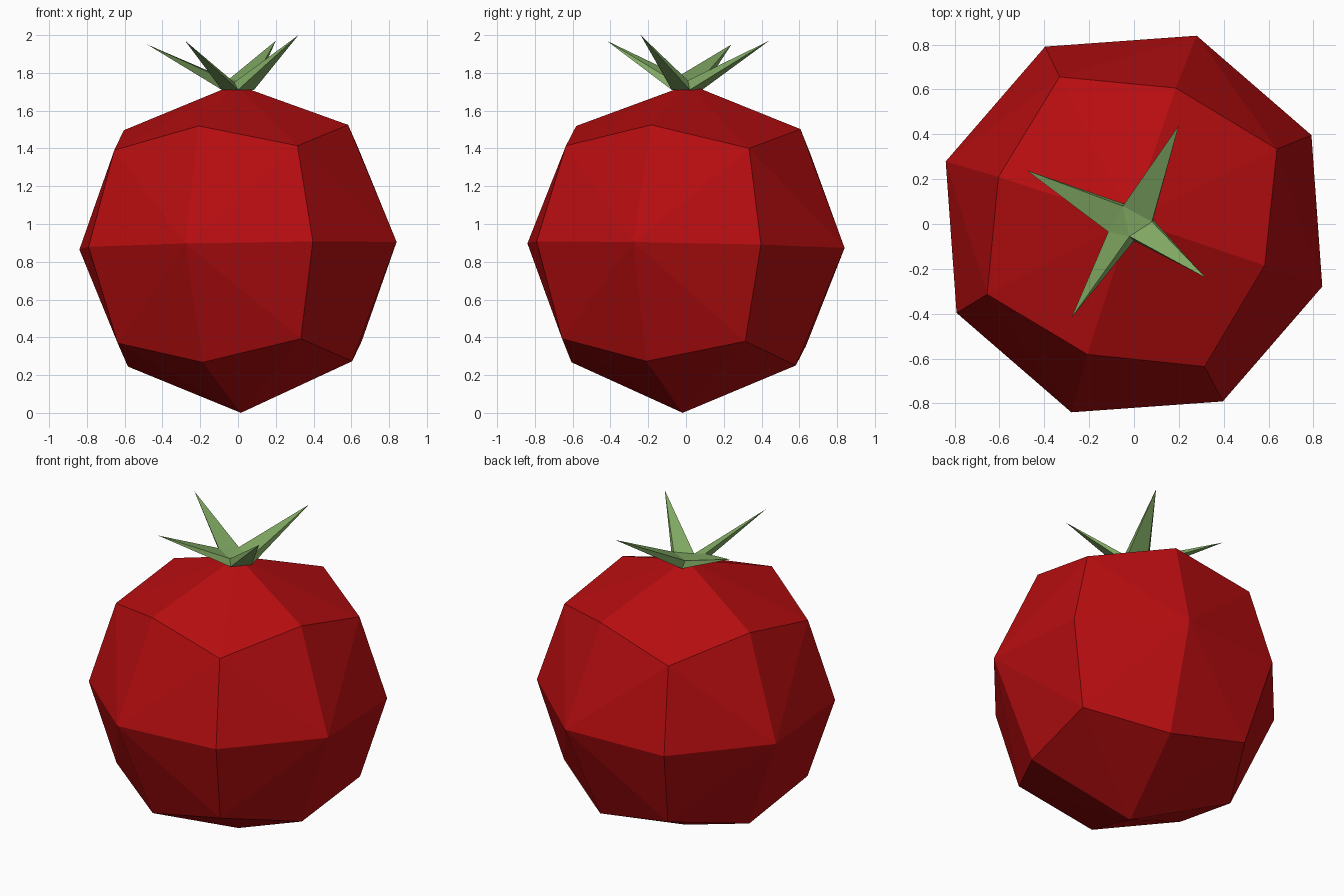
import bpy
import bmesh
from math import radians
from mathutils import Vector, Matrix

default_cube = bpy.data.objects.get("Cube")
if default_cube:
    bpy.data.objects.remove(default_cube, do_unlink=True)


def make_material(name, rgb):
    mat = bpy.data.materials.new(name)
    mat.use_nodes = True
    color = (*rgb, 1.0)
    mat.diffuse_color = color
    shader = mat.node_tree.nodes["Principled BSDF"]
    shader.inputs["Base Color"].default_value = color
    shader.inputs["Roughness"].default_value = 0.8
    return mat


def finish(bm, name, mat):
    bmesh.ops.recalc_face_normals(bm, faces=bm.faces[:])
    mesh = bpy.data.meshes.new(name)
    bm.to_mesh(mesh)
    bm.free()
    mesh.materials.append(mat)
    obj = bpy.data.objects.new(name, mesh)
    bpy.context.collection.objects.link(obj)
    return obj


red = make_material("tomato red", (0.47, 0.004, 0.005))
green = make_material("leaf green", (0.22, 0.40, 0.125))

# Fruit: a once-subdivided cube pushed out to a ball
RADIUS = 0.885
bm = bmesh.new()
bmesh.ops.create_cube(bm, size=2)
bmesh.ops.subdivide_edges(bm, edges=bm.edges[:], cuts=1, use_grid_fill=True)
for v in bm.verts:
    v.co = v.co.normalized() * RADIUS
top = max(bm.verts, key=lambda v: v.co.z)
top.co.z -= 0.03

# Crease each bent panel from its cube corner to the panel centre
corners = [v for v in bm.verts if len(v.link_edges) == 3]
for corner in corners:
    for face in list(corner.link_faces):
        ring = list(face.verts)
        opposite = ring[(ring.index(corner) + 2) % 4]
        bmesh.utils.face_split(face, corner, opposite)

# Turn the fruit and lean it slightly
lean = (Matrix.Rotation(-0.02, 4, "X") @ Matrix.Rotation(-0.0173, 4, "Y")
        @ Matrix.Rotation(radians(-18.4), 4, "Z"))
bmesh.ops.transform(bm, matrix=Matrix.Translation((0, 0, RADIUS)) @ lean, verts=bm.verts[:])
finish(bm, "fruit", red)

# Leaf crown: a small block whose four sides are drawn out to points
upper = [(-0.05, 0.08, 1.765), (0.08, 0.01, 1.76), (-0.02, -0.055, 1.75), (-0.115, -0.035, 1.785)]
lower = [(-0.03, 0.085, 1.71), (0.085, 0.02, 1.71), (0.0, -0.075, 1.71), (-0.085, -0.03, 1.71)]
tips = [(0.2, 0.44, 1.97), (0.32, -0.24, 2.0), (-0.28, -0.42, 1.97), (-0.48, 0.24, 1.95)]

bm = bmesh.new()
u, l, t = ([bm.verts.new(Vector(p)) for p in pts] for pts in (upper, lower, tips))
bm.faces.new((u[0], u[2], u[1]))
bm.faces.new((u[0], u[3], u[2]))
bm.faces.new(l)
for i in range(4):
    j = (i + 1) % 4
    loop = (u[i], u[j], l[j], l[i])
    for k in range(4):
        bm.faces.new((loop[k], loop[(k + 1) % 4], t[i]))
finish(bm, "leaf_crown", green)
